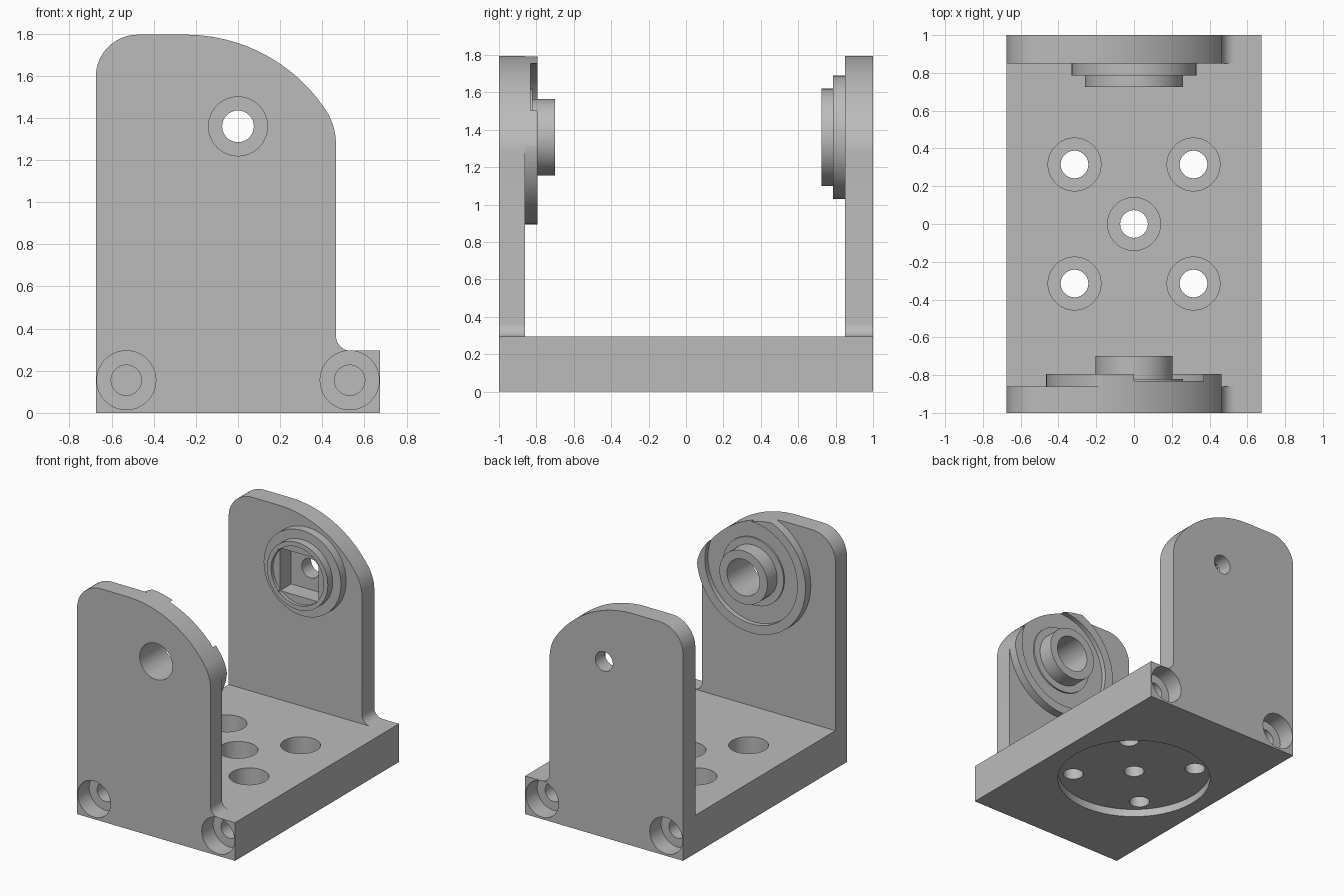
import bpy, bmesh
from math import sin, cos, pi, asin, sqrt
from mathutils import Matrix

cube = bpy.data.objects.get("Cube")
if cube:
    bpy.data.objects.remove(cube, do_unlink=True)

grey = bpy.data.materials.new("machined grey")
grey.use_nodes = True
grey.diffuse_color = (0.5, 0.5, 0.5, 1)
grey.node_tree.nodes["Principled BSDF"].inputs["Base Color"].default_value = (0.5, 0.5, 0.5, 1)

PIVOT_Z = 1.36


def finish(bm, name):
    bmesh.ops.recalc_face_normals(bm, faces=bm.faces)
    mesh = bpy.data.meshes.new(name)
    bm.to_mesh(mesh)
    bm.free()
    mesh.materials.append(grey)
    obj = bpy.data.objects.new(name, mesh)
    bpy.context.scene.collection.objects.link(obj)
    return obj


def box(name, x0, x1, y0, y1, z0, z1):
    bm = bmesh.new()
    bmesh.ops.create_cube(bm, size=1)
    bm.transform(Matrix.Translation(((x0 + x1) / 2, (y0 + y1) / 2, (z0 + z1) / 2))
                 @ Matrix.Diagonal((x1 - x0, y1 - y0, z1 - z0, 1)))
    return finish(bm, name)


def cylinder(name, axis, r, a, b, u=0, v=PIVOT_Z):
    """Cylinder from a to b along y (u, v = x, z) or along z (u, v = x, y)."""
    bm = bmesh.new()
    bmesh.ops.create_cone(bm, cap_ends=True, segments=64, radius1=r, radius2=r, depth=abs(b - a))
    mid = (a + b) / 2
    if axis == "y":
        bm.transform(Matrix.Translation((u, mid, v)) @ Matrix.Rotation(pi / 2, 4, "X"))
    else:
        bm.transform(Matrix.Translation((u, v, mid)))
    return finish(bm, name)


def combine(obj, others, operation):
    """Apply exact booleans and discard the tools."""
    for other in others:
        mod = obj.modifiers.new("bool", "BOOLEAN")
        mod.operation, mod.solver, mod.object = operation, "EXACT", other
        bpy.context.view_layer.update()
        mesh = bpy.data.meshes.new_from_object(
            obj.evaluated_get(bpy.context.evaluated_depsgraph_get()))
        obj.modifiers.clear()
        obj.data = mesh
        bpy.data.objects.remove(other, do_unlink=True)
    obj.data.name = obj.name


def arc(cx, cz, r, start, end, n):
    """Points on an arc, angles measured clockwise from straight up."""
    return [(cx + r * sin(start + (end - start) * i / n),
             cz + r * cos(start + (end - start) * i / n)) for i in range(n + 1)]


def plate(name, y0, y1):
    left, right, top, foot = -0.675, 0.465, 1.795, 0.295
    big, small, corner, fillet = 0.8, 0.3, 0.2, 0.07
    cx, cz = -0.25, top - big
    join = asin((right - small - cx) / (big - small))
    sz = cz + (big - small) * cos(join)
    pts = [(left, 0)]
    pts += arc(left + corner, top - corner, corner, -pi / 2, 0, 16)
    pts += arc(cx, cz, big, 0, join, 28)
    pts += arc(right - small, sz, small, join, pi / 2, 12)[1:]
    pts += arc(right + fillet, foot + fillet, fillet, -pi / 2, -pi, 10)
    pts += [(-left, foot), (-left, 0)]
    bm = bmesh.new()
    face = bm.faces.new([bm.verts.new((x, y0, z)) for x, z in pts])
    side = bmesh.ops.extrude_face_region(bm, geom=[face])["geom"]
    bmesh.ops.translate(bm, vec=(0, y1 - y0, 0),
                        verts=[g for g in side if isinstance(g, bmesh.types.BMVert)])
    return finish(bm, name)


# Base and the two upright plates joined as one body
bracket = box("bracket", -0.675, 0.675, -0.9, 0.9, 0, 0.295)
combine(bracket, [plate("front", -1, -0.86), plate("back", 0.85, 1)], "UNION")

# Counterbored holes in the floor and round recess underneath
cuts = [cylinder("recess", "z", 0.555, -0.1, 0.06, 0, 0)]
for x, y in [(0, 0)] + [(sx * 0.315, sy * 0.315) for sx in (-1, 1) for sy in (-1, 1)]:
    cuts.append(cylinder("bore", "z", 0.14, 0.15, 0.5, x, y))
    cuts.append(cylinder("hole", "z", 0.073, -0.1, 0.4, x, y))

# Counterbored blind screw holes at the lower corners of both ends
for x in (-0.53, 0.53):
    for s in (-1, 1):
        cuts.append(cylinder("bore", "y", 0.14, s * 0.86, s * 1.1, x, 0.155))
        cuts.append(cylinder("hole", "y", 0.072, s * 0.55, s * 1.05, x, 0.155))

# Pivot holes
cuts.append(cylinder("front_hole", "y", 0.14, -1.2, -0.6))
cuts.append(cylinder("back_hole", "y", 0.075, 0.6, 1.2))
cuts.append(box("pocket", -0.165, 0.165, 0.7, 0.885, PIVOT_Z - 0.165, PIVOT_Z + 0.165))
combine(bracket, cuts, "DIFFERENCE")

# Front hub: rimmed disc trimmed to the plate outline, lip and tube
front_hub = cylinder("front_hub", "y", 0.465, -0.86, -0.795)
combine(front_hub, [cylinder("dish", "y", 0.395, -0.832, -0.7)], "DIFFERENCE")
combine(front_hub, [plate("outline", -0.95, -0.7)], "INTERSECT")
combine(front_hub, [cylinder("lip", "y", 0.26, -0.85, -0.82),
                    cylinder("tube", "y", 0.205, -0.85, -0.70)], "UNION")
combine(front_hub, [cylinder("bore", "y", 0.14, -1.1, -0.6)], "DIFFERENCE")

# Back hub: stepped disc with a shallow recess and a square socket
back_hub = cylinder("back_hub", "y", 0.33, 0.85, 0.785)
combine(back_hub, [cylinder("step", "y", 0.26, 0.82, 0.725)], "UNION")
combine(back_hub, [cylinder("dish", "y", 0.225, 0.6, 0.75),
                   box("socket", -0.165, 0.165, 0.6, 0.95, PIVOT_Z - 0.165, PIVOT_Z + 0.165)],
        "DIFFERENCE")

# Smooth curved walls, keeping edges sharp
for obj in (bracket, front_hub, back_hub):
    bpy.ops.object.select_all(action="DESELECT")
    obj.select_set(True)
    bpy.context.view_layer.objects.active = obj
    bpy.ops.object.shade_smooth_by_angle(angle=pi / 6)
